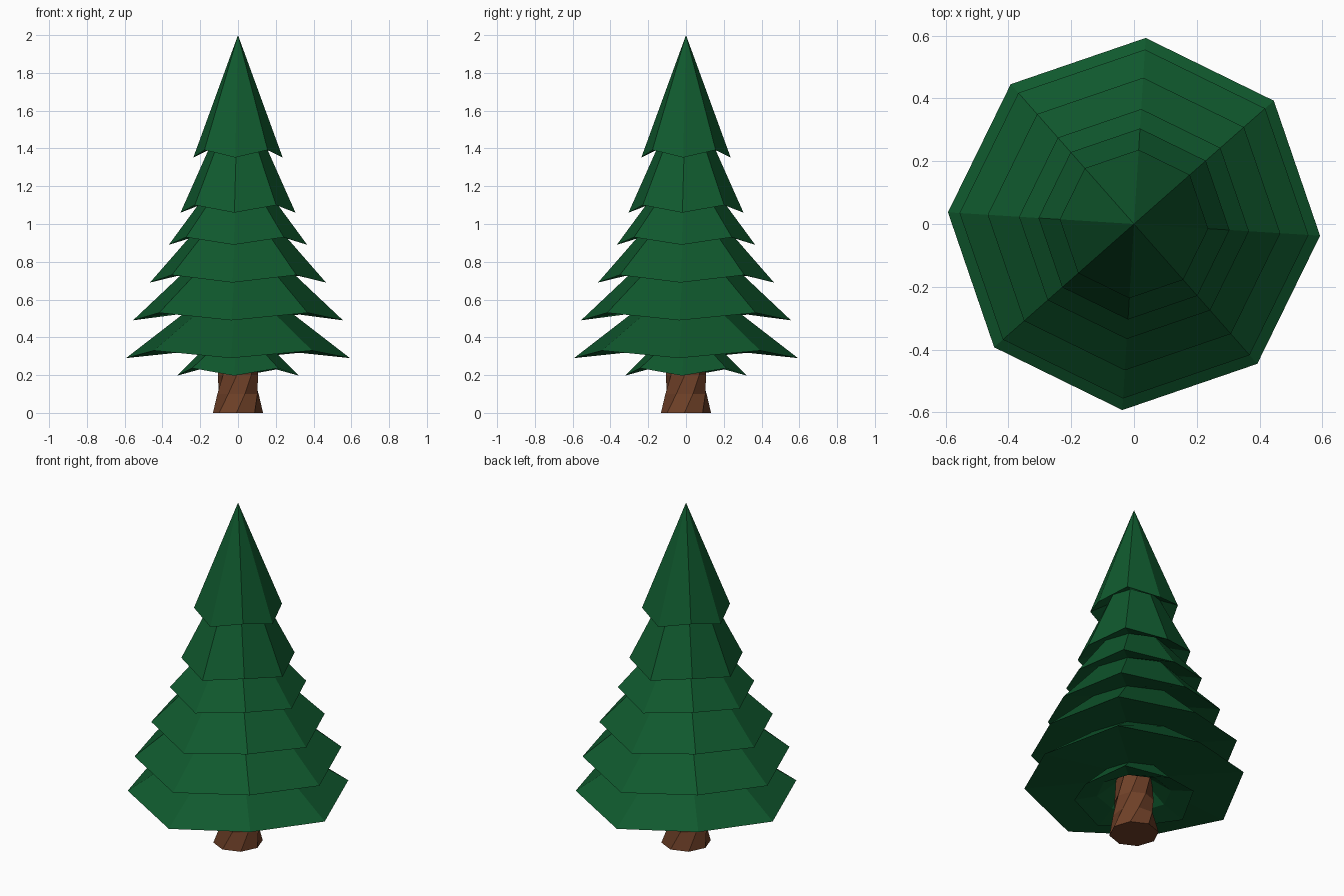
import bpy, bmesh, math

if "Cube" in bpy.data.objects:
    bpy.data.objects.remove(bpy.data.objects["Cube"])

SIDES = 8
TURN = math.radians(-3.6)


def material(name, color):
    m = bpy.data.materials.new(name)
    m.diffuse_color = (*color, 1)
    m.use_nodes = True
    m.node_tree.nodes["Principled BSDF"].inputs["Base Color"].default_value = m.diffuse_color
    return m


def ring(bm, r, z, turn=0.0, zigzag=0.0):
    """Octagonal ring; zigzag lifts every second corner."""
    return [bm.verts.new((r * math.cos(turn + i * math.tau / SIDES),
                          r * math.sin(turn + i * math.tau / SIDES),
                          z + zigzag * (i % 2))) for i in range(SIDES)]


def bridge(bm, low, high):
    for i in range(SIDES):
        j = (i + 1) % SIDES
        bm.faces.new((low[i], low[j], high[j], high[i]))


def finish(bm, name, mat):
    bmesh.ops.recalc_face_normals(bm, faces=bm.faces)
    me = bpy.data.meshes.new(name)
    bm.to_mesh(me)
    bm.free()
    me.materials.append(mat)
    ob = bpy.data.objects.new(name, me)
    bpy.context.collection.objects.link(ob)


green = material("needles", (0.005, 0.1, 0.027))
brown = material("bark", (0.16, 0.052, 0.021))

# Foliage: one skin of stacked skirts, (rim radius, rim z, inner radius, inner z)
tiers = [
    (0.237, 1.352, 0.14, 1.43),
    (0.305, 1.06, 0.19, 1.13),
    (0.367, 0.89, 0.235, 0.955),
    (0.467, 0.69, 0.27, 0.76),
    (0.557, 0.49, 0.27, 0.54),
    (0.594, 0.29, 0.18, 0.34),
    (0.323, 0.197, 0.20, 0.25),
]
bm = bmesh.new()
apex = bm.verts.new((0, 0, 2))
above = None
for rim_r, rim_z, in_r, in_z in tiers:
    rim = ring(bm, rim_r, rim_z, TURN, 0.04)
    if above is None:
        for i in range(SIDES):
            bm.faces.new((rim[i], rim[(i + 1) % SIDES], apex))
    else:
        bridge(bm, rim, above)
    inner = ring(bm, in_r, in_z, TURN)
    bridge(bm, inner, rim)
    above = inner
# Recess around the trunk
top = ring(bm, 0.09, 0.33, TURN)
bridge(bm, top, above)
bm.faces.new(top)
finish(bm, "foliage", green)

# Trunk: tapered and twisted octagonal column
bm = bmesh.new()
prev = None
for r, z, twist in [(0.133, 0, 0), (0.115, 0.1, 22), (0.106, 0.2, 45), (0.1, 0.33, 70)]:
    cur = ring(bm, r, z, TURN + math.radians(twist))
    if prev:
        bridge(bm, prev, cur)
    else:
        bm.faces.new(cur)
    prev = cur
bm.faces.new(prev)
finish(bm, "trunk", brown)
